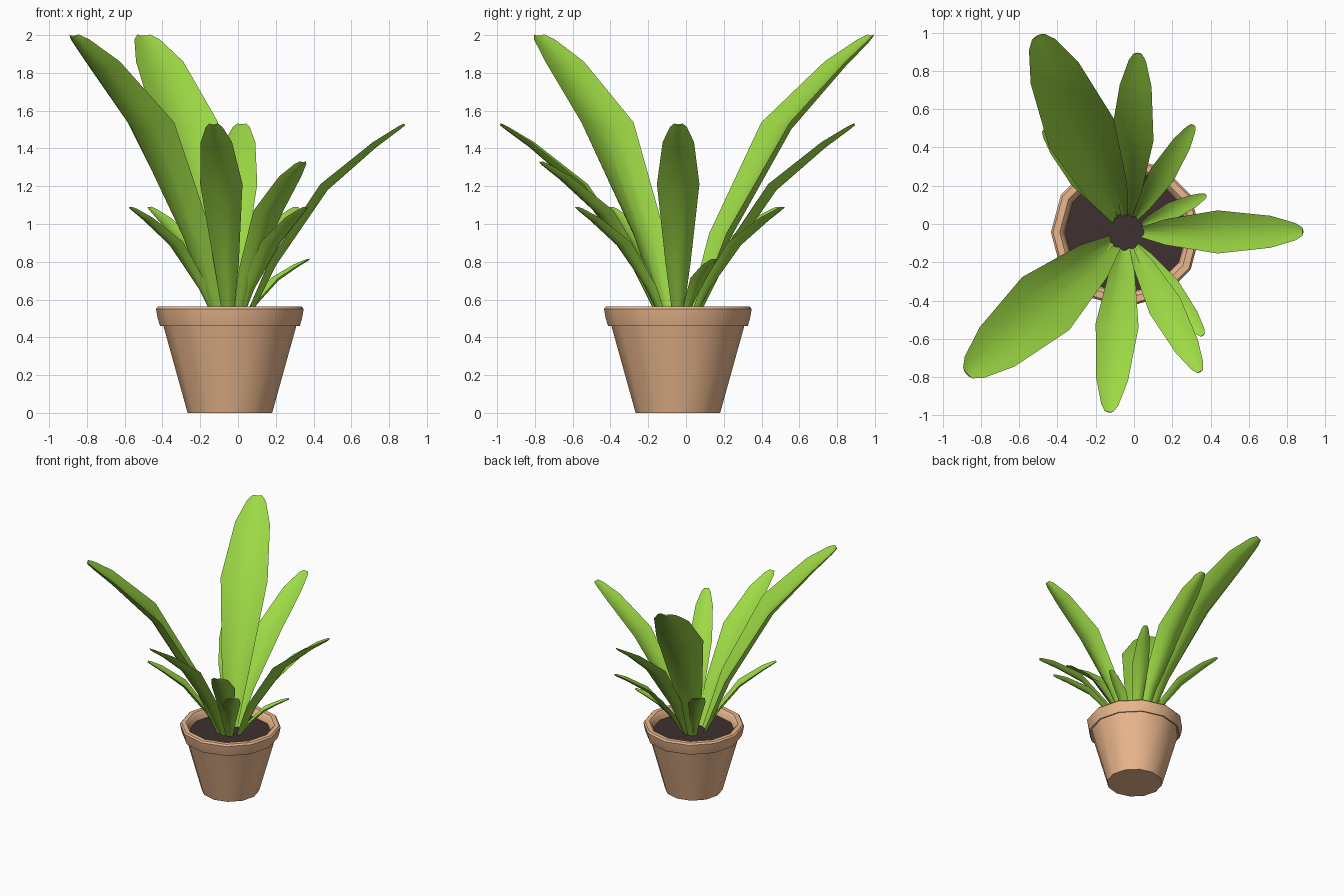
import bpy, bmesh, math
from mathutils import Vector

if "Cube" in bpy.data.objects:
    bpy.data.objects.remove(bpy.data.objects["Cube"])

CX, CY, SOIL = -0.043, -0.043, 0.50


def material(name, rgb):
    m = bpy.data.materials.new(name)
    m.diffuse_color = (*rgb, 1)
    m.use_nodes = True
    m.node_tree.nodes["Principled BSDF"].inputs["Base Color"].default_value = m.diffuse_color
    return m


GREEN = material("leaf_green", (0.34, 0.70, 0.06))
CLAY = material("clay", (0.83, 0.48, 0.27))
EARTH = material("earth", (0.05, 0.03, 0.03))


def finish(name, bm, mat, angle):
    bmesh.ops.recalc_face_normals(bm, faces=bm.faces)
    me = bpy.data.meshes.new(name)
    bm.to_mesh(me)
    bm.free()
    me.materials.append(mat)
    ob = bpy.data.objects.new(name, me)
    bpy.context.collection.objects.link(ob)
    bpy.ops.object.select_all(action='DESELECT')
    ob.select_set(True)
    bpy.context.view_layer.objects.active = ob
    bpy.ops.object.shade_smooth_by_angle(angle=math.radians(angle))
    return ob


def loft(bm, rings):
    # bridge closed rings of points and cap both ends
    vs = [[bm.verts.new(p) for p in r] for r in rings]
    n = len(vs[0])
    for a, b in zip(vs, vs[1:]):
        for i in range(n):
            j = (i + 1) % n
            bm.faces.new((a[i], a[j], b[j], b[i]))
    bm.faces.new(vs[0])
    bm.faces.new(vs[-1])


def lathe(name, profile, mat, sides=12):
    bm = bmesh.new()
    loft(bm, [[(CX + r * math.cos(math.tau * i / sides),
                CY + r * math.sin(math.tau * i / sides), z) for i in range(sides)]
              for r, z in profile])
    return finish(name, bm, mat, 40)


# pot with a thick rolled rim, and the soil inside
lathe("pot", [(0.224, 0), (0.353, 0.465), (0.37, 0.46), (0.382, 0.50), (0.391, 0.55),
              (0.38, 0.563), (0.345, 0.563), (0.325, 0.545), (0.315, 0.47)], CLAY)
lathe("soil", [(0.31, 0.46), (0.322, SOIL)], EARTH)

# leaf stations: fraction outward, fraction upward, width factor, fold depth
STATIONS = [(0, 0, 0.22, 0.30), (0.17, 0.30, 0.60, 0.22), (0.49, 0.685, 1.0, 0.13),
            (0.81, 0.90, 0.74, 0.10), (0.96, 0.98, 0.40, 0.10), (1, 1, 0.20, 0.10)]


def leaf(name, tip, width):
    tip = Vector(tip)
    out = Vector((tip.x - CX, tip.y - CY, 0)).normalized()
    side = Vector((-out.y, out.x, 0))
    base = Vector((CX, CY, SOIL - 0.02)) + out * 0.08
    d = tip - base
    pts = [Vector((base.x + d.x * o, base.y + d.y * o, base.z + d.z * u))
           for o, u, _, _ in STATIONS]
    bm = bmesh.new()
    rings = []
    for i, (p, (_, _, wf, fold)) in enumerate(zip(pts, STATIONS)):
        along = (pts[min(i + 1, len(pts) - 1)] - pts[max(i - 1, 0)]).normalized()
        up = along.cross(side).normalized()
        if up.z < 0:
            up = -up
        w = width * wf
        f = w * fold
        t = 0.004 + 0.07 * w
        # channelled upper face, rounded underside
        rings.append([p + side * (w / 2) + up * f * 0.6,
                      p + side * (w / 4) - up * f * 0.15,
                      p - up * f * 0.4,
                      p - side * (w / 4) - up * f * 0.15,
                      p - side * (w / 2) + up * f * 0.6,
                      p - side * (w / 4) - up * (f * 0.25 + t * 0.7),
                      p - up * (f * 0.4 + t),
                      p + side * (w / 4) - up * (f * 0.25 + t * 0.7)])
    loft(bm, rings)
    return finish(name, bm, GREEN, 60)


LEAVES = [
    ("tall_leaf", (-0.50, 0.98, 2.0), 0.37), ("tall_leaf", (-0.87, -0.78, 2.0), 0.37),
    ("middle_leaf", (-0.13, -0.98, 1.53), 0.225), ("middle_leaf", (0.88, -0.04, 1.53), 0.225),
    ("middle_leaf", (0.02, 0.89, 1.53), 0.225), ("middle_leaf", (0.345, -0.77, 1.33), 0.18),
    ("short_leaf", (0.31, 0.515, 1.09), 0.135), ("short_leaf", (0.36, -0.58, 1.09), 0.135),
    ("short_leaf", (-0.57, -0.40, 1.09), 0.135), ("short_leaf", (-0.47, 0.49, 1.09), 0.135),
    ("tiny_leaf", (0.375, 0.15, 0.815), 0.095),
]
for i, (name, tip, width) in enumerate(LEAVES):
    leaf(f"{name}_{i + 1}", tip, width)
